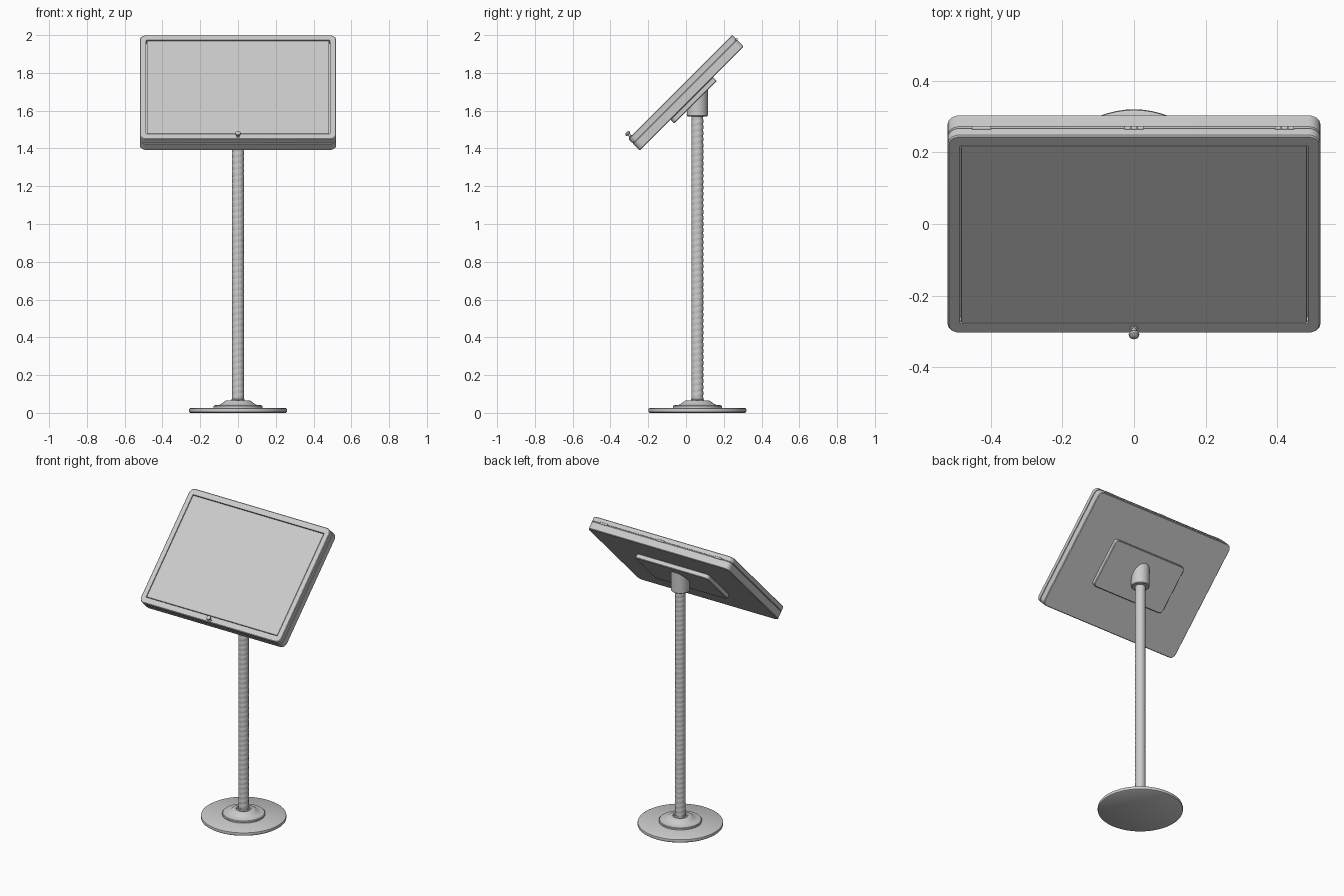
import bpy, bmesh, math
from mathutils import Matrix

if "Cube" in bpy.data.objects:
    bpy.data.objects.remove(bpy.data.objects["Cube"])

# Tilted panel frame: local x = width, y = up the slope, z = out of the screen
PANEL = Matrix.Translation((0, 0, 1.695)) @ Matrix.Rotation(math.radians(45), 4, 'X')
POLE_Y = 0.06
POLE = Matrix.Translation((0, POLE_Y, 0))


def finish(name, bm, matrix, angle=35):
    bmesh.ops.recalc_face_normals(bm, faces=bm.faces)
    bm.transform(matrix)
    me = bpy.data.meshes.new(name)
    bm.to_mesh(me)
    bm.free()
    ob = bpy.data.objects.new(name, me)
    bpy.context.collection.objects.link(ob)
    bpy.ops.object.select_all(action='DESELECT')
    bpy.context.view_layer.objects.active = ob
    ob.select_set(True)
    bpy.ops.object.shade_smooth_by_angle(angle=math.radians(angle))
    return ob


def rounded_rect(w, h, r, z, n=6):
    pts = []
    for k, (sx, sy) in enumerate([(1, 1), (-1, 1), (-1, -1), (1, -1)]):
        for i in range(n + 1):
            a = math.pi / 2 * (k + i / n)
            pts.append((sx * (w / 2 - r) + r * math.cos(a),
                        sy * (h / 2 - r) + r * math.sin(a), z))
    return pts


def circle(r, z, n=48):
    return [(r * math.cos(2 * math.pi * i / n), r * math.sin(2 * math.pi * i / n), z)
            for i in range(n)]


def loft(name, loops, matrix, closed=False, angle=35):
    """Skin consecutive loops; cap the ends, or join last to first when closed."""
    bm = bmesh.new()
    rings = [[bm.verts.new(p) for p in lp] for lp in loops]
    pairs = list(zip(rings, rings[1:])) + ([(rings[-1], rings[0])] if closed else [])
    for a, b in pairs:
        for i in range(len(a)):
            j = (i + 1) % len(a)
            bm.faces.new((a[i], a[j], b[j], b[i]))
    if not closed:
        bm.faces.new(rings[0])
        bm.faces.new(rings[-1])
    return finish(name, bm, matrix, angle)


def slab(name, w, h, r, z0, z1, b=0.004):
    return loft(name, [rounded_rect(w - 2 * b, h - 2 * b, r - b, z0), rounded_rect(w, h, r, z0 + b),
                       rounded_rect(w, h, r, z1 - b), rounded_rect(w - 2 * b, h - 2 * b, r - b, z1)], PANEL)


def turned(name, profile, matrix, n=48):
    return loft(name, [circle(r, z, n) for r, z in profile], matrix)


# Display case: back shell, thin seal and hinged door frame
slab("case_body", 1.04, 0.78, 0.034, -0.0425, 0.0095)
slab("door_seal", 1.03, 0.77, 0.03, 0.005, 0.017)
loft("door_frame", [
    rounded_rect(1.04, 0.78, 0.034, 0.0125), rounded_rect(1.04, 0.78, 0.034, 0.0385),
    rounded_rect(1.032, 0.772, 0.03, 0.0425), rounded_rect(0.972, 0.702, 0.004, 0.0425),
    rounded_rect(0.972, 0.702, 0.004, 0.0125)], PANEL, closed=True)
slab("window_pane", 0.966, 0.696, 0.005, 0.014, 0.0415, 0.001)

# Hinges along the top edge, each of three knuckles
for k, hx in enumerate((-0.425, 0, 0.42)):
    for i in (-1, 0, 1):
        m = (PANEL @ Matrix.Translation((hx + i * 0.018, 0.389, 0.011))
             @ Matrix.Rotation(math.pi / 2, 4, 'Y'))
        turned(f"hinge_{k}_{i + 1}", [(0.0065, -0.0085), (0.0065, 0.0085)], m, 16)

# Door knob at the lower edge
turned("door_knob", [(0.012, 0.040), (0.012, 0.045), (0.007, 0.047), (0.007, 0.057),
                     (0.013, 0.060), (0.015, 0.065), (0.013, 0.071), (0.008, 0.074)],
       PANEL @ Matrix.Translation((0, -0.371, 0)), 24)

# Mounting plate on the back
slab("mount_plate", 0.54, 0.318, 0.024, -0.072, -0.041)

# Collar: round socket cut obliquely to meet the plate
top = [(x, y, 1.605 + y + POLE_Y) for x, y, _ in circle(0.056, 0)]
loft("collar", [circle(0.034, 1.57), circle(0.052, 1.57), circle(0.056, 1.574), top], POLE)

# Flexible pole: tube with a helical ridge
N, PITCH, STEPS, Z0, Z1 = 32, 0.032, 6, 0.05, 1.60
rows = round((Z1 - Z0) / PITCH * STEPS)
rings = []
for j in range(rows + 1):
    z = Z0 + (Z1 - Z0) * j / rows
    ring = []
    for i in range(N):
        a = 2 * math.pi * i / N
        r = 0.0295 + 0.0025 * math.sqrt(abs(math.cos(math.pi * z / PITCH - a / 2)))
        ring.append((r * math.cos(a), r * math.sin(a), z))
    rings.append(ring)
loft("flexible_pole", rings, POLE, angle=30)

# Floor base and stepped flange
turned("base_disc", [(0.252, 0), (0.258, 0.004), (0.26, 0.012), (0.258, 0.022), (0.25, 0.027)], POLE, 64)
turned("base_flange", [(0.13, 0.025), (0.13, 0.036), (0.126, 0.040), (0.098, 0.043), (0.088, 0.048),
                       (0.070, 0.061), (0.064, 0.065), (0.046, 0.066), (0.042, 0.060),
                       (0.034, 0.060), (0.034, 0.072), (0.030, 0.073)], POLE)
